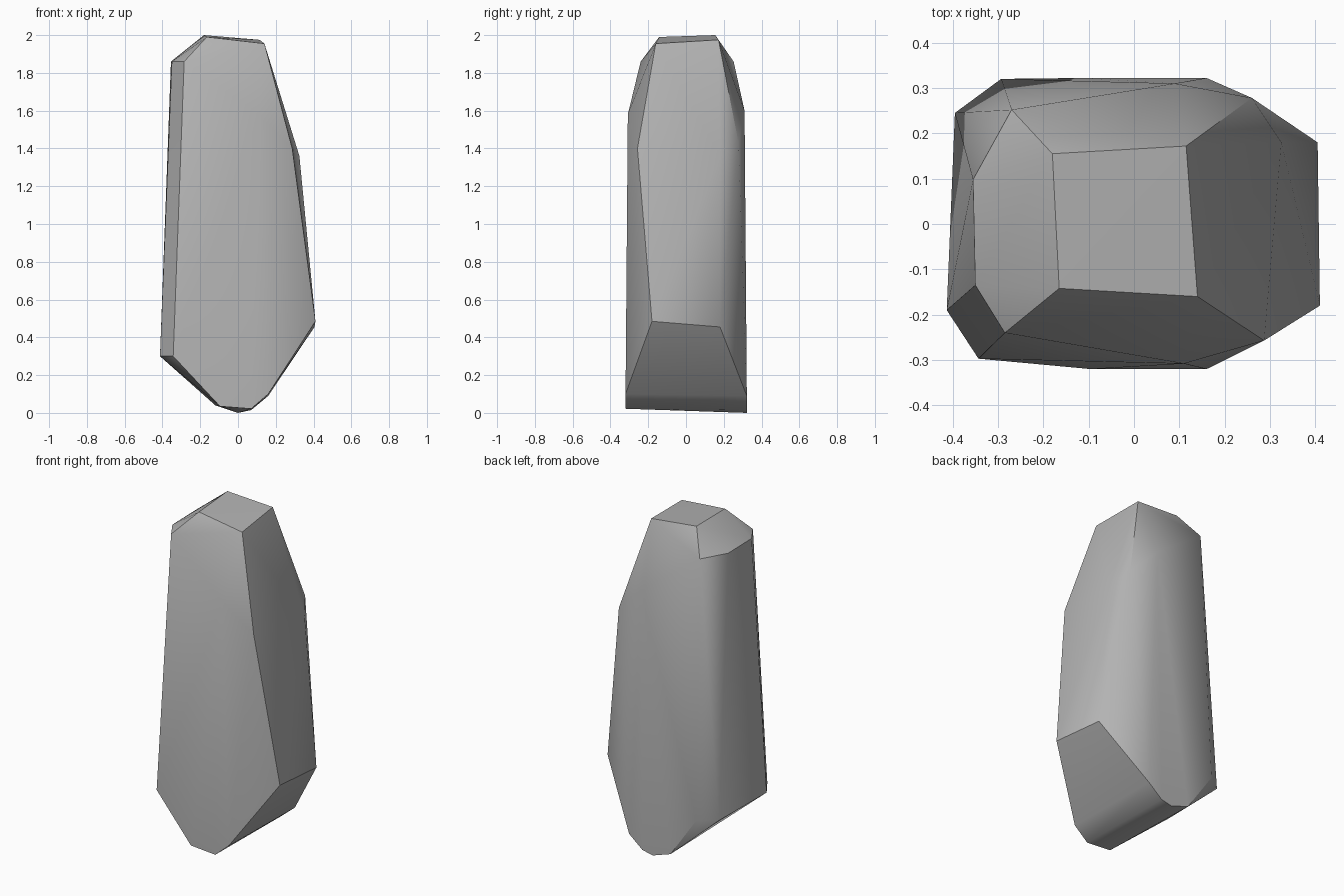
import bpy
import bmesh
from math import radians

default_cube = bpy.data.objects.get("Cube")
if default_cube:
    bpy.data.objects.remove(default_cube, do_unlink=True)


def make_material(name, color):
    material = bpy.data.materials.new(name)
    material.use_nodes = True
    material.diffuse_color = color
    shader = material.node_tree.nodes["Principled BSDF"]
    shader.inputs["Base Color"].default_value = color
    return material


def make_hull(name, corner_groups, material):
    """Wrap a tight faceted skin around groups of corner points."""
    bm = bmesh.new()
    for group in corner_groups:
        for corner in group:
            bm.verts.new(corner)
    result = bmesh.ops.convex_hull(bm, input=bm.verts[:])
    leftover = set(result["geom_interior"]) | set(result["geom_unused"])
    bmesh.ops.delete(
        bm,
        geom=[item for item in leftover if isinstance(item, bmesh.types.BMVert)],
        context="VERTS",
    )
    # Merge coplanar triangles into clean facets
    bmesh.ops.dissolve_limit(
        bm, angle_limit=radians(1), verts=bm.verts[:], edges=bm.edges[:]
    )
    bmesh.ops.recalc_face_normals(bm, faces=bm.faces[:])
    mesh = bpy.data.meshes.new(name)
    bm.to_mesh(mesh)
    bm.free()
    mesh.materials.append(material)
    obj = bpy.data.objects.new(name, mesh)
    bpy.context.collection.objects.link(obj)
    return obj


# Sloping cap on top of the boulder
cap = [(-.18, .155, 2), (.115, .172, 1.975), (.14, -.16, 1.955), (-.165, -.142, 1.99)]

# Shoulder on the -x side, with both corners chamfered
shoulder = [(-.27, .252, 1.86), (-.355, .098, 1.86),
            (-.35, -.135, 1.86), (-.285, -.24, 1.86)]

# Lower ends of those chamfers
hip = [(-.293, .32, .29), (-.395, .245, .29),
       (-.413, -.19, .3), (-.343, -.297, .3)]

# Broken face on the +x side, from its upper bend to the overhang
bend = [(.26, .278, 1.43), (.325, .18, 1.36), (.287, -.257, 1.4)]
overhang = [(.405, .18, .455), (.41, -.18, .485)]

# Upper bulge of the broad front and back faces
bulge = [(.09, .31, 1.6), (.11, -.308, 1.58)]

# Rounded foot, running from front to back
foot = [(.16, .322, .09), (.07, .322, .015), (0, .322, 0), (-.12, .322, .04),
        (.16, -.32, .1), (.07, -.32, .022), (-.095, -.32, .035)]

stone_grey = make_material("stone grey", (.45, .45, .45, 1))
boulder = make_hull(
    "boulder", [cap, shoulder, hip, bend, overhang, bulge, foot], stone_grey
)

# Soft shading across shallow facets, crisp edges elsewhere
bpy.ops.object.select_all(action="DESELECT")
boulder.select_set(True)
bpy.context.view_layer.objects.active = boulder
bpy.ops.object.shade_smooth_by_angle(angle=radians(30))
